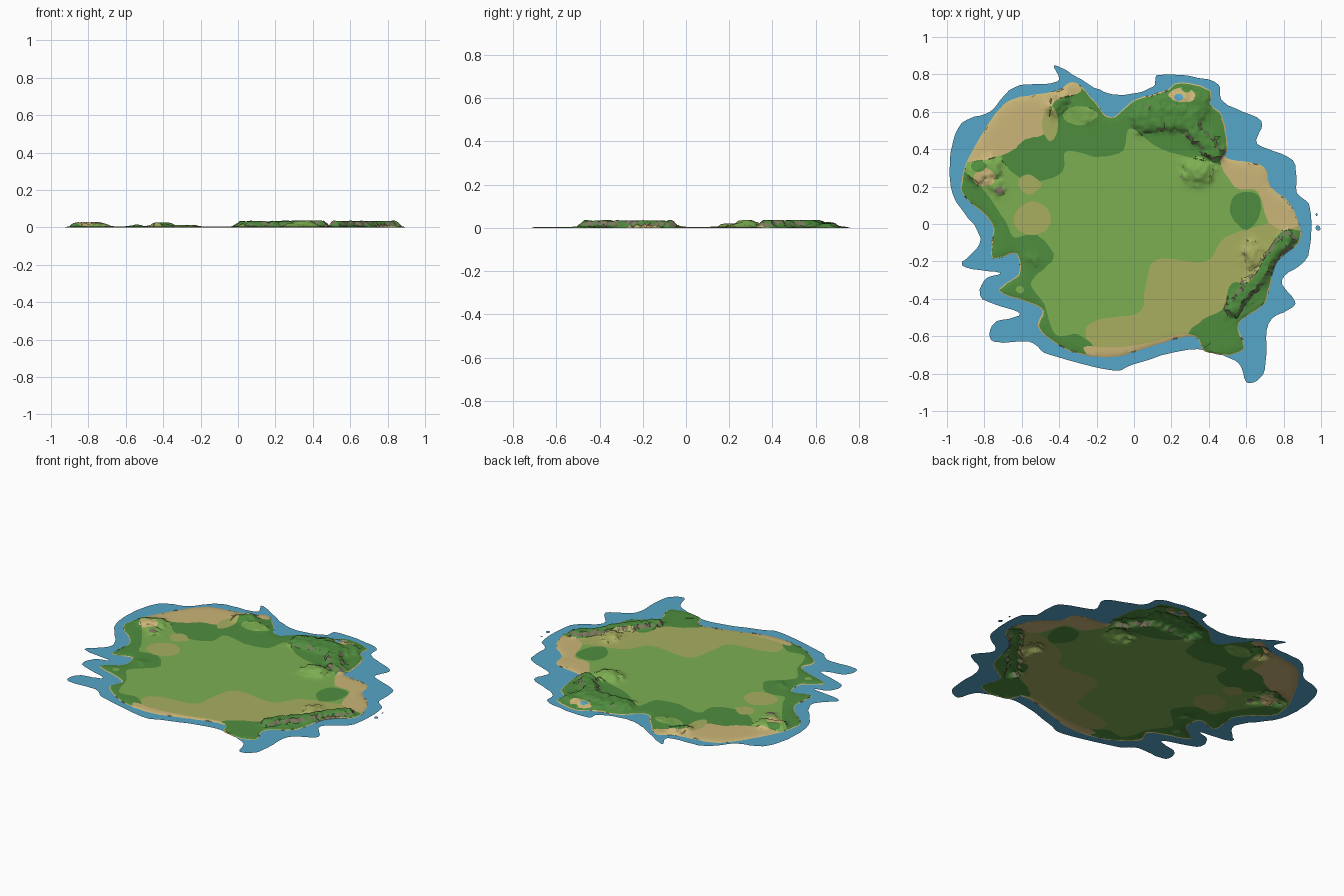
import bpy, bmesh, math, random
from mathutils import Vector, noise, kdtree
from mathutils.geometry import delaunay_2d_cdt, intersect_point_line

if "Cube" in bpy.data.objects:
    bpy.data.objects.remove(bpy.data.objects["Cube"])

random.seed(4)

# ---------- colours ----------
def lin(c):
    c /= 255
    return c / 12.92 if c < 0.04045 else ((c + 0.055) / 1.055) ** 2.4

mats = []
def colour(name, r, g, b):
    m = bpy.data.materials.new(name)
    m.diffuse_color = (lin(r), lin(g), lin(b), 1)
    m.use_nodes = True
    m.node_tree.nodes["Principled BSDF"].inputs["Base Color"].default_value = m.diffuse_color
    mats.append(m)
    return len(mats) - 1

SEA = colour("sea_blue", 86, 166, 200)
SAND = colour("sand", 203, 182, 120)
MEADOW = colour("meadow_green", 125, 175, 82)
FOREST = colour("forest_green", 79, 141, 62)
DRY = colour("dry_grass", 168, 174, 96)
ROCK = colour("rock_grey", 128, 118, 98)

# ---------- outline helpers ----------
def curve(*flat, steps=6, rough=0.006):
    """Closed smooth curve through control points, slightly roughened."""
    p = [Vector(flat[i:i + 2]) for i in range(0, len(flat), 2)]
    out, n = [], len(p)
    for i in range(n):
        a, b, c, d = p[i - 1], p[i], p[(i + 1) % n], p[(i + 2) % n]
        for s in range(steps):
            t = s / steps
            q = 0.5 * (2 * b + (c - a) * t + (2 * a - 5 * b + 4 * c - d) * t * t
                       + (3 * b - a - 3 * c + d) * t ** 3)
            w = noise.noise_vector(Vector((q.x * 32, q.y * 32, 0)))
            out.append(q + rough * Vector((w.x, w.y)))
    area = sum(a.cross(b) for a, b in zip(out, out[1:] + out[:1]))
    return out if area > 0 else out[::-1]

def blob(x, y, rx, ry, n=8):
    pts = []
    for i in range(n):
        a, k = math.tau * i / n, random.uniform(0.85, 1.12)
        pts += [x + rx * k * math.cos(a), y + ry * k * math.sin(a)]
    return curve(*pts, steps=3, rough=0.003)

def inset(loop, d):
    res, n = [], len(loop)
    for i in range(n):
        t = (loop[(i + 1) % n] - loop[i - 1]).normalized()
        w = d * (0.6 + 0.8 * abs(noise.noise(Vector((*loop[i], 0)) * 9)))
        res.append(loop[i] + Vector((-t.y, t.x)) * w)
    return res

regions = []  # painted regions: later entries cover earlier ones
def add(mat, loop):
    regions.append((mat, loop))

# ---------- sea, shore and land ----------
add(SEA, curve(-.42, .85, -.21, .73, -.07, .69, .10, .73, .14, .80, .43, .76, .48, .65, .68, .55,
               .66, .43, .85, .34, .87, .17, .94, .09, .93, -.17, .79, -.30, .86, -.43, .72, -.53,
               .70, -.78, .61, -.85, .54, -.73, .30, -.67, 0, -.75, -.12, -.78, -.45, -.70, -.56, -.63,
               -.75, -.63, -.75, -.53, -.61, -.48, -.81, -.40, -.80, -.30, -.72, -.26, -.92, -.22,
               -.82, -.08, -.97, .16, -.98, .38, -.92, .54, -.77, .60, -.64, .73, -.41, .76))
add(SEA, blob(.983, -.02, .014, .014))
add(SEA, blob(.975, .05, .005, .008))
shore = curve(-.32, .76, -.22, .67, -.125, .57, 0, .66, .16, .71, .25, .76, .40, .72, .41, .64, .47, .58,
              .50, .42, .50, .35, .69, .31, .73, .20, .84, .10, .89, -.08, .76, -.21, .70, -.42, .56, -.53,
              .59, -.66, .51, -.70, .38, -.68, .31, -.60, .08, -.66, -.12, -.71, -.34, -.68, -.51, -.56,
              -.50, -.45, -.72, -.36, -.62, -.27, -.63, -.16, -.76, -.18, -.76, 0, -.91, .15, -.92, .25,
              -.87, .38, -.74, .59, -.64, .67, -.42, .71)
FIRST_SHORE, FIRST_LAND = 3, 4
add(SAND, shore)
add(MEADOW, inset(shore, 0.007))

# ---------- ground cover ----------
# south-eastern dry grass
add(DRY, curve(-.26, -.57, -.18, -.51, .03, -.47, .06, -.34, .12, -.19, .38, -.20, .49, -.07, .70, 0,
               .86, .08, .88, -.15, .35, -.68, -.15, -.74))
# northern forest
add(FOREST, curve(-.71, .36, -.56, .46, -.46, .50, -.41, .75, -.12, .68, .25, .84, .53, .65, .50, .33,
                  .42, .33, .15, .40, -.02, .51, -.06, .39, -.20, .36, -.36, .39, -.39, .27, -.57, .23))
# western forest
add(FOREST, curve(-.97, .28, -.83, .21, -.69, .02, -.64, -.07, -.52, -.06, -.43, -.18, -.55, -.31,
                  -.48, -.43, -.42, -.59, -.30, -.59, -.22, -.69, -.55, -.75, -1.02, -.1))
# south-eastern forest
add(FOREST, curve(.83, -.03, .74, -.10, .63, -.30, .52, -.32, .48, -.45, .37, -.51, .29, -.62,
                  .5, -.8, .8, -.4, .97, -.1))
# north-west, east and south beaches
add(SAND, curve(-.93, .35, -.70, .37, -.58, .45, -.47, .49, -.43, .65, -.28, .71, -.4, .79, -.8, .66))
add(SAND, curve(.47, .36, .54, .20, .66, .17, .72, .01, .82, -.03, .90, .05, .75, .36))
add(SAND, curve(-.27, -.66, -.1, -.66, .08, -.635, .29, -.585, .31, -.65, -.12, -.76))
# small patches
add(DRY, blob(-.55, .03, .10, .085))
add(DRY, blob(-.56, .21, .06, .055))
add(DRY, blob(-.45, .54, .04, .09))
add(MEADOW, blob(-.29, .58, .10, .05))
add(FOREST, blob(.60, .08, .09, .10))
add(SAND, blob(-.80, .25, .06, .05))
add(FOREST, blob(-.83, .31, .04, .035))
add(ROCK, blob(-.72, .18, .025, .02))
add(DRY, blob(.63, -.15, .055, .06))
add(MEADOW, blob(.34, .28, .09, .085))
add(MEADOW, blob(-.61, -.35, .025, .02))
# pond with sandy rim
add(SAND, blob(.26, .69, .075, .045))
add(FOREST, blob(.28, .72, .025, .016))
add(SEA, blob(.24, .68, .025, .02))

# ---------- hills: radius, flat share of it, height, ridge path ----------
hills = []
def ridge(r, flat, h, *path):
    hills.append((r, flat, h, [Vector(path[i:i + 2]) for i in range(0, len(path), 2)]))

ridge(.095, .45, .027, .06, .56, .18, .58, .29, .56)     # northern plateau
ridge(.06, .35, .030, .26, .60, .33, .48, .44, .38)      # northern crag
ridge(.08, .3, .016, .15, .64, .35, .64)
ridge(.10, .1, .031, .33, .28, .36, .28)                 # round knoll
ridge(.055, .35, .028, .82, -.08, .71, -.23, .53, -.45)  # south-eastern crag
ridge(.075, .1, .024, .63, -.15, .64, -.18)
ridge(.075, .3, .022, -.84, .27, -.76, .30)              # western hills
ridge(.05, .2, .015, -.78, .24, -.72, .19)
ridge(.06, .15, .020, -.43, .62, -.38, .67)
ridge(.06, .1, .008, -.32, .62, -.25, .59)
ridge(.04, .1, .009, -.55, -.18, -.53, -.20)

def wave(p, scale, seed):
    return noise.noise(Vector((p.x * scale, p.y * scale, seed)))

def hill(p):
    best = 0
    for r, flat, h, path in hills:
        if min((p - q).length for q in path) > r + 0.14:
            continue
        d = 9
        for a, b in zip(path, path[1:]):
            t = intersect_point_line(p, a, b)[1]
            d = min(d, (p - a.lerp(b, max(0, min(1, t)))).length)
        d += 0.022 * wave(p, 28, 3) + 0.006 * wave(p, 80, 1)  # craggy edges
        s = max(0, min(1, (r - d) / (r * (1 - flat))))
        best = max(best, h * (1 + 0.22 * wave(p, 34, 7)) * s * s * (3 - 2 * s))
    return min(best, 0.032)

# ---------- triangulate all regions together ----------
pts, loops = [], []
for _, loop in regions:
    loops.append(list(range(len(pts), len(pts) + len(loop))))
    pts += loop
step = 0.009
for i in range(-110, 111):
    for j in range(-95, 96):
        p = Vector((i * step, j * step))
        if (i % 4 == 0 and j % 4 == 0) or hill(p) > 0.001:
            pts.append(p + Vector((random.uniform(-.002, .002), random.uniform(-.002, .002))))
verts, _, faces, _, _, owners = delaunay_2d_cdt(pts, [], loops, 1, 1e-5)

coast = kdtree.KDTree(len(shore))
for i, p in enumerate(shore):
    coast.insert((p.x, p.y, 0), i)
coast.balance()

def build(name, picked, height):
    bm = bmesh.new()
    made = {}
    for f, mat in picked:
        for v in f:
            if v not in made:
                made[v] = bm.verts.new((verts[v].x, verts[v].y, height(v)))
        try:
            bm.faces.new([made[v] for v in f]).material_index = mat
        except ValueError:
            pass
    bm.normal_update()
    for f in bm.faces:
        if f.normal.z < 0:
            f.normal_flip()
        # bare rock on the steepest slopes
        if f.normal.z < 0.68 and f.calc_center_median().z > 0.012:
            f.material_index = ROCK
    me = bpy.data.meshes.new(name)
    bm.to_mesh(me)
    bm.free()
    for m in mats:
        me.materials.append(m)
    ob = bpy.data.objects.new(name, me)
    bpy.context.collection.objects.link(ob)
    bpy.context.view_layer.objects.active = ob
    ob.select_set(True)
    bpy.ops.object.shade_smooth_by_angle(angle=math.radians(30))
    ob.select_set(False)

water, ground = [], []
for f, own in zip(faces, owners):
    if FIRST_SHORE in own:
        ground.append((f, regions[max(own)][0] if FIRST_LAND in own else SAND))
    elif any(o < FIRST_SHORE for o in own):
        water.append((f, SEA))
wet = {v for f, _ in water for v in f}

def ground_height(v):
    if v in wet:
        return 0.0
    p = verts[v]
    d = coast.find((p.x, p.y, 0))[2]
    return 0.005 * min(1, d / 0.012) + hill(p) * min(1, d / 0.03)

build("shallow_sea", water, lambda v: 0.0)
build("island_ground", ground, ground_height)
